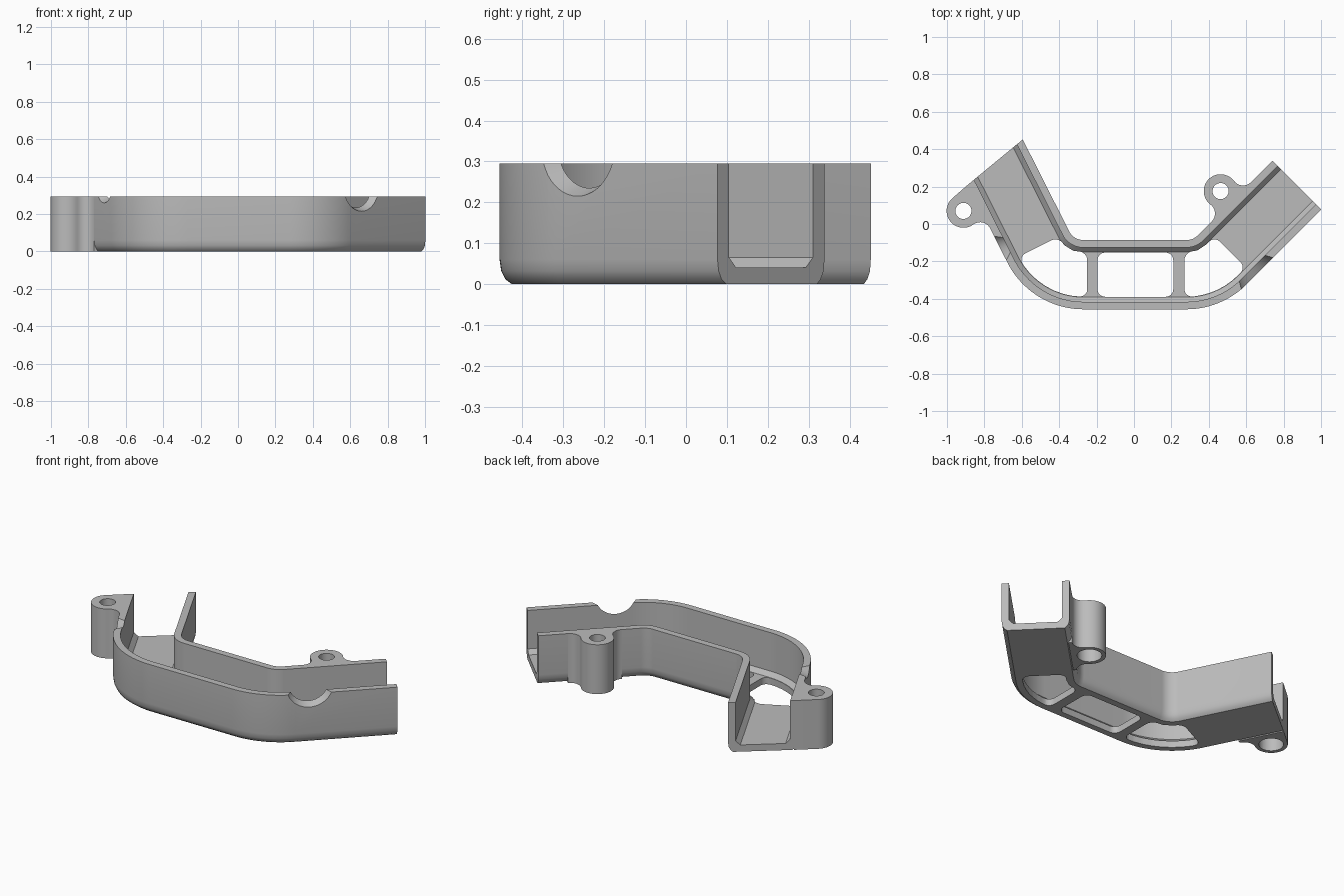
import bpy, bmesh, math
from mathutils import Vector, Matrix

cube = bpy.data.objects.get("Cube")
if cube:
    bpy.data.objects.remove(cube, do_unlink=True)

H = 0.295                      # overall height
R_IN, R_OUT, WALL = 0.086, 0.456, 0.04
BOSS_R, FILLET = 0.09, 0.06

mat = bpy.data.materials.new("light grey plastic")
mat.use_nodes = True
grey = (0.5, 0.5, 0.5, 1)
mat.diffuse_color = grey
mat.node_tree.nodes["Principled BSDF"].inputs["Base Color"].default_value = grey


def polar(deg):
    return Vector((math.cos(math.radians(deg)), math.sin(math.radians(deg))))


# Bend centres, with the outward normal and the running direction of each arm
A_L, A_R = 206.8, 315
C_L, C_R = Vector((-0.27, 0)), Vector((0.28, 0))
N_L, D_L = polar(A_L), polar(A_L - 90)
N_R, D_R = polar(A_R), polar(A_R + 90)
END, END_N = Vector((-0.585, 0.46)), polar(129.5)   # slanted left end plane


def arc(c, r, a0, a1, n):
    return [c + r * polar(a0 + (a1 - a0) * i / n) for i in range(n + 1)]


def left_end(r):
    p = C_L + r * N_L
    return p + D_L * ((END - p).dot(END_N) / D_L.dot(END_N))


def path(r):
    return ([left_end(r)] + arc(C_L, r, A_L, 270, 20)
            + arc(C_R, r, 270, A_R, 16) + [C_R + r * N_R + 0.565 * D_R])


def make(name, bm):
    bmesh.ops.recalc_face_normals(bm, faces=bm.faces)
    mesh = bpy.data.meshes.new(name)
    bm.to_mesh(mesh)
    bm.free()
    mesh.materials.append(mat)
    ob = bpy.data.objects.new(name, mesh)
    bpy.context.collection.objects.link(ob)
    return ob


def prism(name, pts, z0, z1, rounding=0):
    bm = bmesh.new()
    low = [bm.verts.new((p.x, p.y, z0)) for p in pts]
    top = [bm.verts.new((p.x, p.y, z1)) for p in pts]
    bm.faces.new(low)
    bm.faces.new(top)
    for i in range(len(pts)):
        j = (i + 1) % len(pts)
        bm.faces.new((low[i], low[j], top[j], top[i]))
    bmesh.ops.recalc_face_normals(bm, faces=bm.faces)
    if rounding:
        corners = [e for e in bm.edges if abs(e.verts[0].co.z - e.verts[1].co.z) > 0.01
                   and e.calc_face_angle() > 0.6]
        bmesh.ops.bevel(bm, geom=corners, offset=rounding, segments=6,
                        profile=0.5, affect='EDGES')
    return make(name, bm)


def cone(name, centre, axis, r1, r2, depth):
    bm = bmesh.new()
    m = Matrix.Translation(centre) @ axis.to_track_quat('Z', 'Y').to_matrix().to_4x4()
    bmesh.ops.create_cone(bm, cap_ends=True, segments=48, radius1=r1, radius2=r2,
                          depth=depth, matrix=m)
    return make(name, bm)


def cut(ob, cutter):
    cutter.hide_render = True
    mod = ob.modifiers.new("cut", 'BOOLEAN')
    mod.operation, mod.solver, mod.object = 'DIFFERENCE', 'EXACT', cutter
    bpy.context.view_layer.objects.active = ob
    bpy.ops.object.modifier_apply(modifier=mod.name)
    bpy.data.objects.remove(cutter, do_unlink=True)


# Channel: U section swept along the bent path
wi, wo = R_IN + WALL, R_OUT - WALL
section = [(R_OUT, H), (R_OUT, 0.06), (0.452, 0.032), (0.442, 0.012), (0.426, 0),
           (0.112, 0), (0.099, 0.012), (0.089, 0.032), (R_IN, 0.06), (R_IN, H),
           (wi, H), (wi, 0.065), (wi + 0.025, 0.04), (wo - 0.025, 0.04),
           (wo, 0.065), (wo, H)]
bm = bmesh.new()
rails = [[bm.verts.new((p.x, p.y, z)) for p in path(r)] for r, z in section]
for a, b in zip(rails, rails[1:] + rails[:1]):
    for i in range(len(a) - 1):
        bm.faces.new((a[i], a[i + 1], b[i + 1], b[i]))
bm.faces.new([r[0] for r in rails])
bm.faces.new([r[-1] for r in rails])
channel = make("channel", bm)

# Three rounded floor openings, leaving two ribs
ro, ri = wo - 0.027, wi + 0.027
left = ([Vector((-0.25, -ro))] + arc(C_L, ro, 270, A_L, 8)[1:]
        + arc(C_L, ri, A_L, 270, 3)[:-1] + [Vector((-0.25, -ri))])
right = ([Vector((0.27, -ro))] + arc(C_R, ro, 270, A_R, 7)[1:]
         + [C_R + ro * N_R + 0.06 * D_R, C_R + ri * N_R + 0.06 * D_R]
         + arc(C_R, ri, A_R, 270, 2)[:-1] + [Vector((0.27, -ri))])
middle = [Vector(p) for p in ((-0.195, -ro), (0.21, -ro), (0.21, -ri), (-0.195, -ri))]
for pts in (left, middle, right):
    cut(channel, prism("floor_cutter", pts, -0.1, 0.1, 0.04))

# Flared cable notches in the top of the outer wall
for c, n, d, t, r, z in ((C_R, N_R, D_R, 0.081, 0.13, H + 0.05),
                         (C_L, N_L, D_L, 0.085, 0.09, H + 0.055)):
    p = c + (R_OUT - 0.02) * n + t * d
    cut(channel, cone("notch_cutter", Vector((p.x, p.y, z)), n.to_3d(),
                      r - 0.04, r + 0.02, 0.12))


# Screw bosses blended into the walls
def boss(name, centre, foot, u, v, end_pts=None, end_angle=0):
    h = (centre - foot).dot(v)
    s = math.sqrt((BOSS_R + FILLET) ** 2 - (h - FILLET) ** 2)
    a = math.degrees(math.atan2(h - FILLET, s))
    o = Vector((0, h))
    blend = arc(Vector((-s, FILLET)), FILLET, -90, a, 10)
    start = [Vector((-s, -0.02))] + blend
    if end_pts:
        pts = start + arc(o, BOSS_R, a + 180, end_angle, 28)[1:]
    else:
        pts = start + arc(o, BOSS_R, a + 180, -a, 32)[1:-1]
        pts += [Vector((-p.x, p.y)) for p in reversed(start)]
    world = [foot + u * p.x + v * p.y for p in pts] + (end_pts or [])
    ob = prism(name, world, 0, H)
    up = Vector((0, 0, 1))
    cut(ob, cone("bore_cutter", Vector((*centre, H / 2)), up, 0.043, 0.043, 1))
    cut(ob, cone("counterbore_cutter", Vector((*centre, 0)), up, 0.067, 0.067, 0.3))
    return ob


def foot_on(centre, c, n, r):
    return centre - n * ((centre - c).dot(n) - r)


pr = Vector((0.463, 0.176))
right_boss = boss("back_boss", pr, foot_on(pr, C_R, N_R, R_IN), D_R, -N_R)
pl = Vector((-0.912, 0.07))
tangent = math.degrees(math.atan2(END_N.dot(N_L), END_N.dot(D_L)))
left_boss = boss("end_boss", pl, foot_on(pl, C_L, N_L, R_OUT), D_L, N_L,
                 [left_end(R_OUT), left_end(R_OUT - 0.02)], tangent)

# Smooth curved walls, crisp edges
bpy.ops.object.select_all(action='DESELECT')
for ob in (channel, right_boss, left_boss):
    ob.select_set(True)
bpy.context.view_layer.objects.active = channel
bpy.ops.object.shade_smooth_by_angle(angle=math.radians(30))
